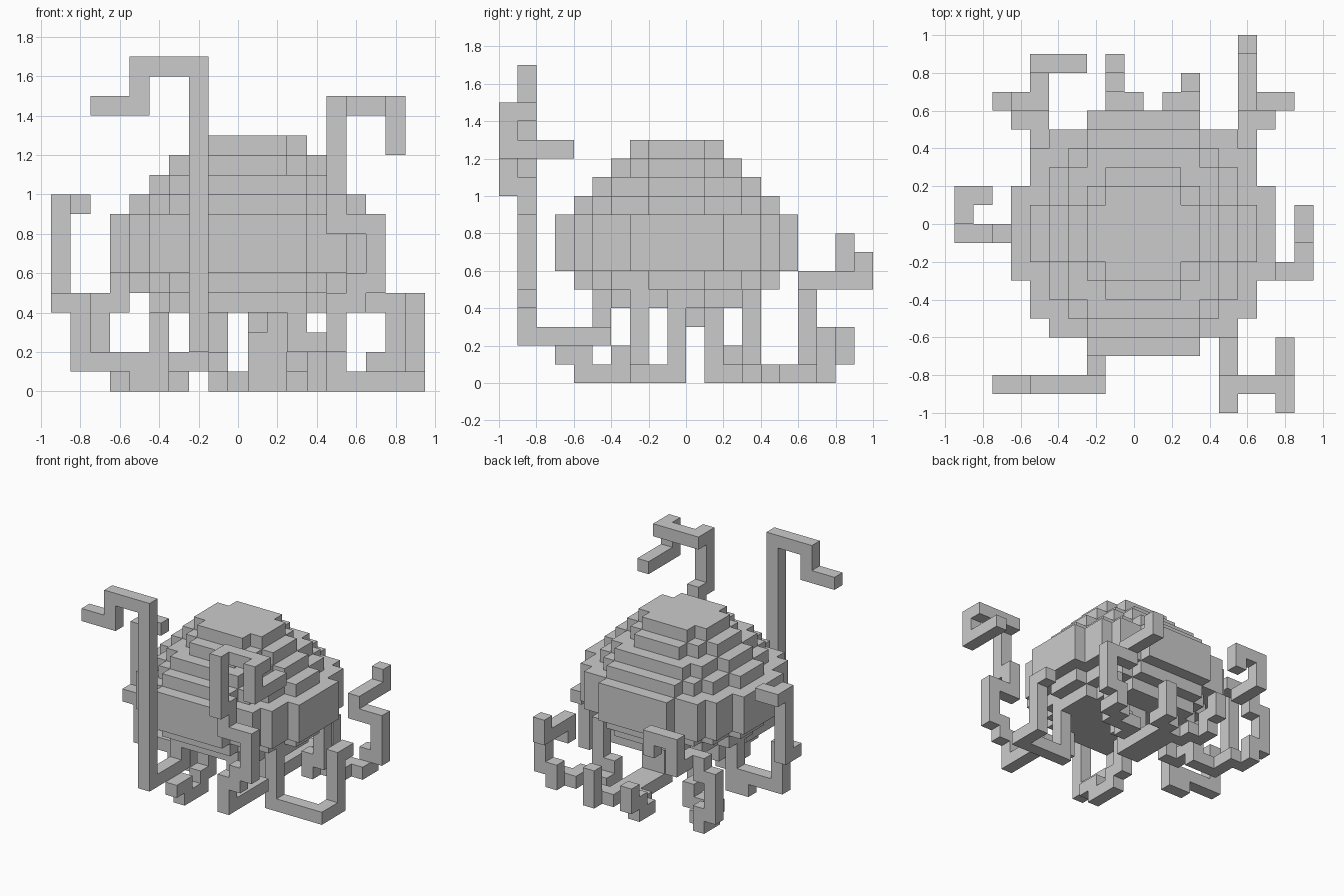
import bpy, bmesh, math
from mathutils import Vector

cube = bpy.data.objects.get("Cube")
if cube:
    bpy.data.objects.remove(cube, do_unlink=True)

CELL = 0.1
STEP = {"l": (-1, 0, 0), "r": (1, 0, 0), "f": (0, -1, 0),
        "b": (0, 1, 0), "d": (0, 0, -1), "u": (0, 0, 1)}

grey = bpy.data.materials.new("plain grey")
grey.use_nodes = True
colour = (0.6, 0.6, 0.6, 1)
grey.diffuse_color = colour
grey.node_tree.nodes["Principled BSDF"].inputs["Base Color"].default_value = colour


def build(name, cells):
    """Make one object from the outer faces of a set of grid cells."""
    bm = bmesh.new()
    for cell in cells:
        for step in STEP.values():
            if tuple(a + b for a, b in zip(cell, step)) in cells:
                continue
            n = Vector(step)
            u = Vector((n.y, n.z, n.x))
            v = n.cross(u)
            mid = Vector(cell) + Vector((0, 0.5, 0.5)) + n / 2
            corners = [mid + (a * u + b * v) / 2
                       for a, b in ((-1, -1), (1, -1), (1, 1), (-1, 1))]
            bm.faces.new([bm.verts.new(c * CELL) for c in corners])
    bmesh.ops.remove_doubles(bm, verts=bm.verts, dist=CELL / 100)
    bmesh.ops.dissolve_limit(bm, angle_limit=math.radians(1),
                             verts=bm.verts, edges=bm.edges)
    mesh = bpy.data.meshes.new(name)
    bm.to_mesh(mesh)
    bm.free()
    mesh.materials.append(grey)
    bpy.context.collection.objects.link(bpy.data.objects.new(name, mesh))


def trail(start, moves):
    """Cells passed while walking from the body along the moves."""
    cells, here = {start}, start
    for move in moves.split():
        for _ in range(int(move[1:])):
            here = tuple(a + b for a, b in zip(here, STEP[move[0]]))
            cells.add(here)
    return cells


# Round stepped body, one disc of cells per layer
body = set()
for layer, shrink in enumerate((2, 1, 0, 0, 0, 1, 2, 3, 4)):
    radius = 6.85 - shrink
    for x in range(-8, 9):
        for y in range(-9, 9):
            if math.hypot(x - 0.5, y + 1) < radius:
                body.add((x, y, layer + 4))
build("body", body)

# Angular tentacles, from root to tip
tentacles = {
    "front_right_tentacle": ((-2, -5, 4), "d2 f4 u14 l3 d2 l2"),
    "front_left_tentacle": ((3, -5, 4),
                            "d2 r2 f4 u2 r1 u1 r1 u3 l2 u2 f1 u4 b1 r3 f1 d2 b3"),
    "right_tentacle": ((-4, -1, 4), "d4 l1 u1 l3 u3 l1 b1 u5 b1 r1"),
    "left_tentacle": ((5, -3, 4), "d4 r4 b2 u4 b1"),
    "back_left_tentacle": ((5, 3, 4), "d3 l1 d1 b1 r2 b1 r1 b1 u1 r1 u3 l2 u1 b3 u1"),
    "back_inner_left_tentacle": ((2, 1, 4), "d4 b5 r1 b1 u2"),
    "back_inner_right_tentacle": ((1, -1, 4), "d1 b2 d3 b4 l1 b1 l1 b1 u1 b1 u1"),
    "back_right_tentacle": ((-2, 1, 4),
                            "d3 l1 b2 d1 l2 b2 l1 b1 u1 l1 u3 r1 u1 r1 b2 u2 r2 d1"),
    "short_front_tentacle": ((-1, -3, 4), "d3 f1 d1 f2 u1 f1"),
}
for name, (start, moves) in tentacles.items():
    build(name, trail(start, moves))
